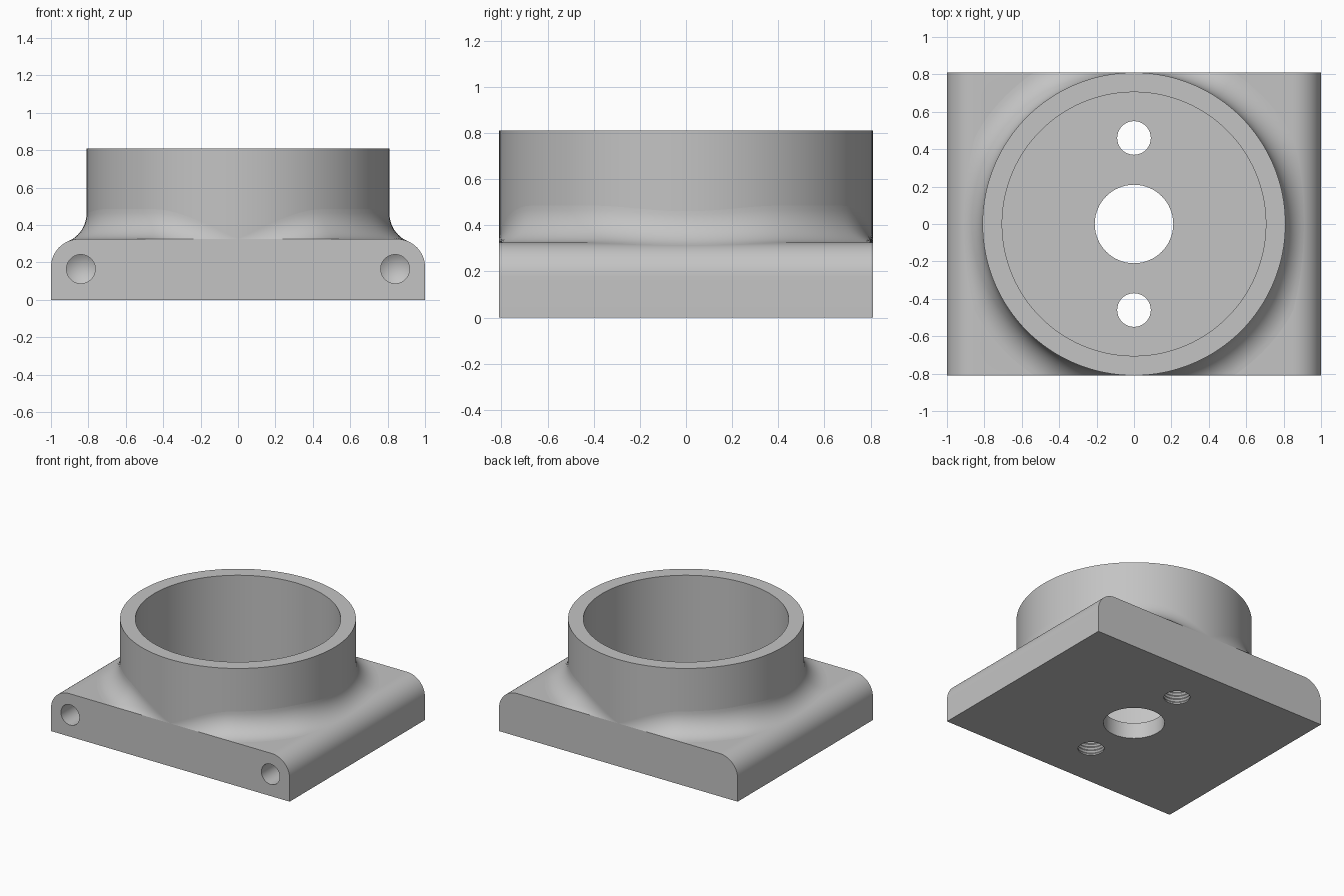
import bpy, bmesh, math
from mathutils import Vector

if "Cube" in bpy.data.objects:
    bpy.data.objects.remove(bpy.data.objects["Cube"])

HALF_X, HALF_Y, TOP, ROUND = 1.0, 0.81, 0.325, 0.15   # plate
OUT_R, IN_R, HEIGHT, FLOOR = 0.81, 0.705, 0.81, 0.12  # cup
BLEND = 0.16                                          # fillet radius
SEG = 128

grey = bpy.data.materials.new("light grey")
grey.diffuse_color = (0.55, 0.55, 0.55, 1)
grey.use_nodes = True
grey.node_tree.nodes["Principled BSDF"].inputs["Base Color"].default_value = grey.diffuse_color


def finish(name, bm):
    bmesh.ops.remove_doubles(bm, verts=bm.verts, dist=1e-5)
    bmesh.ops.recalc_face_normals(bm, faces=bm.faces)
    me = bpy.data.meshes.new(name)
    bm.to_mesh(me)
    bm.free()
    ob = bpy.data.objects.new(name, me)
    bpy.context.collection.objects.link(ob)
    me.materials.append(grey)
    return ob


def lathe(name, profile, seg=SEG):
    """Spin (radius, z) points around z; points on the axis close the ends."""
    bm = bmesh.new()
    vs = [bm.verts.new((r, 0, z)) for r, z in profile]
    es = [bm.edges.new(p) for p in zip(vs, vs[1:])]
    bmesh.ops.spin(bm, geom=vs + es, axis=(0, 0, 1), cent=(0, 0, 0),
                   angle=math.tau, steps=seg)
    return finish(name, bm)


def smooth(ob, angle=30):
    bpy.ops.object.select_all(action='DESELECT')
    ob.select_set(True)
    bpy.context.view_layer.objects.active = ob
    bpy.ops.object.shade_smooth_by_angle(angle=math.radians(angle))


def cut(target, cutter):
    mod = target.modifiers.new(cutter.name, 'BOOLEAN')
    mod.operation, mod.solver, mod.object = 'DIFFERENCE', 'EXACT', cutter
    bpy.context.view_layer.objects.active = target
    bpy.ops.object.modifier_apply(modifier=mod.name)
    bpy.data.objects.remove(cutter)


# Base plate: rounded profile extruded from front to back
cx, cz = HALF_X - ROUND, TOP - ROUND
arc = [(cx + ROUND * math.cos(a), cz + ROUND * math.sin(a))
       for a in (math.pi / 2 * i / 16 for i in range(17))]
outline = [(HALF_X, 0)] + arc
outline += [(-x, z) for x, z in reversed(outline)]
bm = bmesh.new()
face = bm.faces.new([bm.verts.new((x, -HALF_Y, z)) for x, z in outline])
ext = bmesh.ops.extrude_face_region(bm, geom=[face])
bmesh.ops.translate(bm, vec=(0, 2 * HALF_Y, 0),
                    verts=[g for g in ext["geom"] if isinstance(g, bmesh.types.BMVert)])
base = finish("base_plate", bm)

# Cup cavity and central bore
cut(base, lathe("cavity_cutter", [(0, FLOOR), (IN_R, FLOOR), (IN_R, 1), (0, 1)]))
cut(base, lathe("bore_cutter", [(0, -0.1), (0.21, -0.1), (0.21, 0.3), (0, 0.3)], 64))

# Threaded screw holes, with ring grooves
thread = [(0, -0.1), (0.09, -0.1), (0.09, 0.01)]
for i in range(4):
    z = 0.01 + i * 0.025
    thread += [(0.1, z + 0.0125), (0.09, z + 0.025)]
thread += [(0.09, 0.3), (0, 0.3)]
for side in (-1, 1):
    screw = lathe("screw_cutter", thread, 40)
    screw.location.y = side * 0.46
    cut(base, screw)

# Blind drilled holes in the front face, with conical ends
for side in (-1, 1):
    drill = lathe("drill_cutter", [(0, -0.1), (0.077, -0.1), (0.077, 0.45), (0, 0.5)], 40)
    drill.rotation_euler.x = -math.pi / 2
    drill.location = (side * 0.84, -HALF_Y, 0.165)
    cut(base, drill)
smooth(base)

# Cup wall: open at the bottom where it joins the plate
smooth(lathe("cup_wall", [(OUT_R, TOP), (OUT_R, HEIGHT), (IN_R, HEIGHT), (IN_R, TOP)]))

# Fillet: a ball rolled around the cup wall, resting on the plate,
# its rounded sides, or its straight front and back edges
STEPS = 12
bm = bmesh.new()
rings = []
for i in range(SEG):
    a = math.tau * i / SEG
    radial = Vector((math.cos(a), math.sin(a), 0))
    c = radial * (OUT_R + BLEND)
    if abs(c.x) > cx:
        dx = abs(c.x) - cx
        c.z = cz + math.sqrt((ROUND + BLEND) ** 2 - dx * dx)
        toward = Vector((math.copysign(cx, c.x), c.y, cz)) - c
    elif abs(c.y) > HALF_Y:
        dy = abs(c.y) - HALF_Y
        c.z = TOP + math.sqrt(max(0, BLEND ** 2 - dy * dy))
        toward = Vector((c.x, math.copysign(HALF_Y, c.y), TOP)) - c
    else:
        c.z = TOP + BLEND
        toward = Vector((0, 0, -1))
    toward.normalize()
    ang = (-radial).angle(toward)
    ring = []
    for k in range(STEPS + 1):
        t = k / STEPS
        if ang < 1e-3:
            d = -radial
        else:
            d = (-radial * math.sin((1 - t) * ang) + toward * math.sin(t * ang)) / math.sin(ang)
        ring.append(bm.verts.new(c + d * BLEND))
    rings.append(ring)
for r0, r1 in zip(rings, rings[1:] + rings[:1]):
    for k in range(STEPS):
        bm.faces.new((r0[k], r0[k + 1], r1[k + 1], r1[k]))
bmesh.ops.dissolve_degenerate(bm, edges=bm.edges, dist=1e-5)
fillet = finish("fillet", bm)
# Keep the open strip facing outward
if sum(p.normal.z * p.area for p in fillet.data.polygons) < 0:
    fillet.data.flip_normals()
smooth(fillet, 60)
